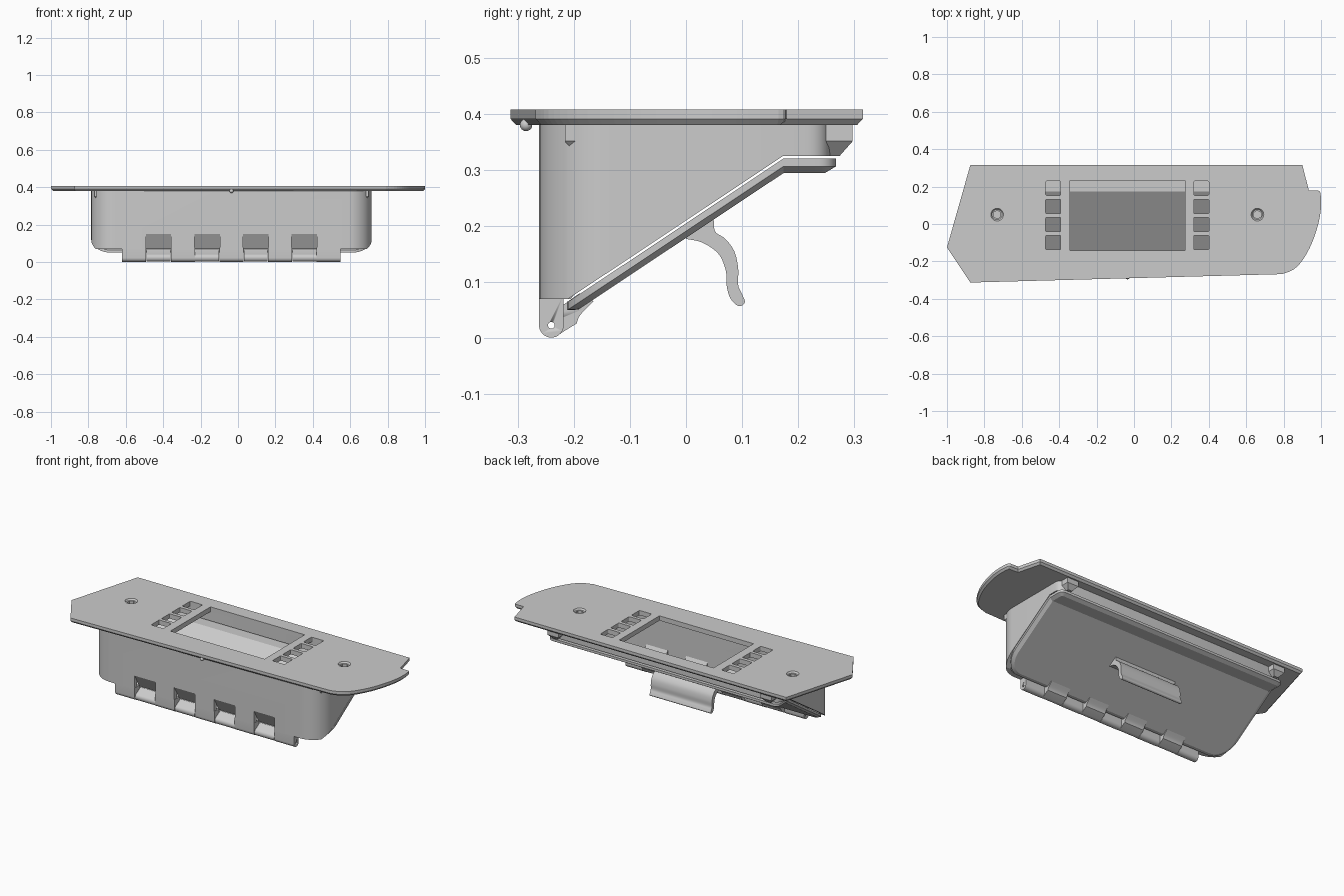
import bpy, bmesh, math
from mathutils import Vector

if "Cube" in bpy.data.objects:
    bpy.data.objects.remove(bpy.data.objects["Cube"])

CX = -0.035                       # mirror axis of everything below the plate


def loft(name, stacks, closed=False, smooth=True):
    """Skin each stack of equal-length 3D loops; closed joins last loop to first, otherwise cap."""
    bm = bmesh.new()
    for loops in stacks:
        vs = [[bm.verts.new(p) for p in lp] for lp in loops]
        n = len(vs[0])
        pairs = list(zip(vs, vs[1:]))
        if closed:
            pairs.append((vs[-1], vs[0]))
        else:
            bm.faces.new(vs[0])
            bm.faces.new(vs[-1])
        for a, b in pairs:
            for i in range(n):
                j = (i + 1) % n
                bm.faces.new((a[i], a[j], b[j], b[i]))
    bmesh.ops.recalc_face_normals(bm, faces=bm.faces)
    me = bpy.data.meshes.new(name)
    bm.to_mesh(me)
    bm.free()
    ob = bpy.data.objects.new(name, me)
    bpy.context.collection.objects.link(ob)
    if smooth:
        activate(ob)
        bpy.ops.object.shade_smooth_by_angle(angle=math.radians(32))
    return ob


def activate(ob):
    bpy.ops.object.select_all(action='DESELECT')
    ob.select_set(True)
    bpy.context.view_layer.objects.active = ob


def cut(ob, cutter):
    m = ob.modifiers.new("cut", 'BOOLEAN')
    m.operation, m.solver, m.object = 'DIFFERENCE', 'EXACT', cutter
    activate(ob)
    bpy.ops.object.modifier_apply(modifier=m.name)
    bpy.data.objects.remove(cutter)


def flat(pts, z):
    return [(x, y, z) for x, y in pts]


def along_x(prof, x0, x1):
    return [[(x, y, z) for y, z in prof] for x in (x0, x1)]


def circle(c, r, n, a0=0.0, a1=math.tau):
    full = abs(a1 - a0 - math.tau) < 1e-6
    return [(c[0] + r * math.cos(a), c[1] + r * math.sin(a))
            for a in (a0 + (a1 - a0) * i / (n if full else n - 1) for i in range(n))]


def rect(x0, x1, y0, y1):
    return [(x0, y0), (x1, y0), (x1, y1), (x0, y1)]


def plan(x0, x1, y0, y1, rf, rb):
    """Counter-clockwise rectangle with front radius rf and back radius rb."""
    h = math.pi / 2
    return (circle((x1 - rf, y0 + rf), rf, 10, -h, 0) + circle((x1 - rb, y1 - rb), rb, 6, 0, h)
            + circle((x0 + rb, y1 - rb), rb, 6, h, 2 * h) + circle((x0 + rf, y0 + rf), rf, 10, 2 * h, 3 * h))


def inset(pts, d):
    out = []
    for i, p in enumerate(pts):
        p, a, b = Vector(p), Vector(pts[i - 1]), Vector(pts[(i + 1) % len(pts)])
        u, v = (p - a).normalized(), (b - p).normalized()
        n1, n2 = Vector((-u.y, u.x)), Vector((-v.y, v.x))
        out.append(tuple(p + (n1 + n2) * d / (1 + n1.dot(n2))))
    return out


def spline(pts, k=5):
    out = []
    for i in range(len(pts) - 1):
        p = [Vector(pts[max(0, min(len(pts) - 1, i + j))]) for j in (-1, 0, 1, 2)]
        for s in range(k):
            t = s / k
            out.append(tuple(0.5 * (2 * p[1] + (p[2] - p[0]) * t + (2 * p[0] - 5 * p[1] + 4 * p[2] - p[3]) * t * t
                                    + (3 * p[1] - p[0] - 3 * p[2] + p[3]) * t ** 3)))
    return out + [tuple(pts[-1])]


def slope(y):
    return min(0.325, max(0.07, 0.07 + (y + 0.21) * 0.665))


def shear(ob, zfunc):
    """Split the mesh at the two kinks of the slope, then drop vertices onto it."""
    bm = bmesh.new()
    bm.from_mesh(ob.data)
    for y in (-0.21, 0.1734):
        bmesh.ops.bisect_plane(bm, geom=bm.verts[:] + bm.edges[:] + bm.faces[:],
                               plane_co=(0, y, 0), plane_no=(0, 1, 0), dist=1e-5)
    for v in bm.verts:
        v.co.z = zfunc(v.co)
    bm.to_mesh(ob.data)
    bm.free()
    activate(ob)
    bpy.ops.object.shade_smooth_by_angle(angle=math.radians(25))


# Top plate with chamfered underside
outline = [(-0.875, -0.313)] + spline([(0.79, -0.268), (0.85, -0.245), (0.9, -0.195), (0.95, -0.105), (0.985, 0.0),
                                      (1.0, 0.09), (0.997, 0.165), (0.985, 0.178)], 4)
outline += [(0.935, 0.18), (0.9, 0.315), (-0.875, 0.315), (-1.0, -0.125)]
plate = loft("top_plate", [[flat(inset(outline, 0.01), 0.38), flat(outline, 0.391), flat(outline, 0.408)]], smooth=False)

# Screen window, button windows and screw holes
holes = [rect(-0.342, 0.273, -0.142, 0.232)]
for bx in (-0.432, 0.36):
    holes += [inset(plan(bx - 0.04, bx + 0.04, y, y + 0.076, 0.006, 0.006), 0)
              for y in (-0.137, -0.041, 0.056, 0.153)]
stacks = [[flat(h, 0.36), flat(h, 0.43)] for h in holes]
screws = [(CX - 0.697, 0.05), (CX + 0.695, 0.05)]
stacks += [[flat(circle(s, 0.022, 24), 0.36), flat(circle(s, 0.022, 24), 0.392),
            flat(circle(s, 0.034, 24), 0.4081), flat(circle(s, 0.034, 24), 0.43)] for s in screws]
cut(plate, loft("window_cutter", stacks, smooth=False))

# Countersunk screws with hexagon sockets
for s in screws:
    screw = loft("screw", [[flat(circle(s, 0.024, 24), 0.37), flat(circle(s, 0.028, 24), 0.399)]])
    cut(screw, loft("socket_cutter", [[flat(circle(s, 0.022, 6, math.pi / 6, math.pi / 6 + math.tau), z)
                                       for z in (0.38, 0.42)]], smooth=False))

# Hollow wedge-shaped housing, rounded in plan
X0, X1 = CX - 0.75, CX + 0.75
outer = plan(X0, X1, -0.262, 0.257, 0.128, 0.04)
inner = inset(outer, 0.025)
housing = loft("housing", [[flat(outer, 0.385), flat(outer, 0.012), flat(outer, 0),
                            flat(inner, 0), flat(inner, 0.385)]], closed=True)
shear(housing, lambda c: c.z if c.z > 0.3 else slope(c.y) + c.z * 0.8)

# Pockets in the front wall above the door knuckles
gaps = [CX + 0.26 * (i - 1.5) for i in range(4)]
pocket = [(-0.3, 0.05), (-0.2, 0.05), (-0.2, 0.15), (-0.3, 0.15)]
cut(housing, loft("pocket_cutter", [along_x(pocket, g - 0.068, g + 0.068) for g in gaps], smooth=False))
panel = [(-0.261, 0.15), (-0.238, 0.165), (-0.19, 0.09), (-0.205, 0.07), (-0.215, 0.07)]
loft("pocket_panels", [along_x(panel, g - 0.07, g + 0.07) for g in gaps], smooth=False)

# Sloped door with flat rear lip and chamfered outer edge
d_out = plan(X0, X1, -0.212, 0.267, 0.11, 0.03)
door = loft("door", [[flat(inset(d_out, 0.02), 0), flat(d_out, 0.012), flat(d_out, 0.026)]])
shear(door, lambda c: slope(c.y) - 0.031 + c.z)

# Hinge knuckles: five on the housing, four on the door
axis = (-0.24, 0.023)
strap = circle(axis, 0.022, 14, math.pi, math.tau) + [(-0.218, 0.078), (-0.262, 0.078)]
leaf = circle(axis, 0.021, 14, math.pi * 0.6, math.pi * 1.65) + spline(
    [(-0.195, 0.026), (-0.188, 0.042), (-0.165, 0.066)], 4) + [(-0.19, 0.08), (-0.215, 0.062)]
for name, prof, xs, hw in (("housing_knuckles", strap, [CX + 0.26 * (i - 2) for i in range(5)], 0.064),
                           ("door_knuckles", leaf, gaps, 0.064)):
    knuckles = loft(name, [along_x(prof, x - hw, x + hw) for x in xs])
    cut(knuckles, loft("pin_cutter", [along_x(circle(axis, 0.006, 16), -0.8, 0.8)]))

# Curved pull handle under the door
hook = spline([(0.0, 0.177), (0.03, 0.17), (0.058, 0.15), (0.071, 0.12), (0.073, 0.09), (0.081, 0.068), (0.095, 0.057),
               (0.105, 0.064), (0.1, 0.078), (0.093, 0.095), (0.093, 0.125), (0.086, 0.155), (0.07, 0.177),
               (0.052, 0.19), (0.05, 0.21)])
loft("pull_handle", [along_x(hook + [(0.02, 0.21)], CX - 0.2, CX + 0.2)])

# Tapered locating blocks under the plate
blocks = []
for y in (-0.18, 0.261):
    for side in (-1, 1):
        x = CX + 0.697 * side
        blocks.append([flat(rect(x - w, x + w, y - w, y + w), z)
                       for w, z in ((0.036, 0.383), (0.036, 0.351), (0.013, 0.325))])
loft("locating_blocks", blocks, smooth=False)

# Small ball under the front edge
bpy.ops.mesh.primitive_uv_sphere_add(segments=20, ring_count=12, radius=0.011, location=(CX, -0.285, 0.38))
bpy.context.object.name = "front_stud"
bpy.ops.object.shade_smooth()
